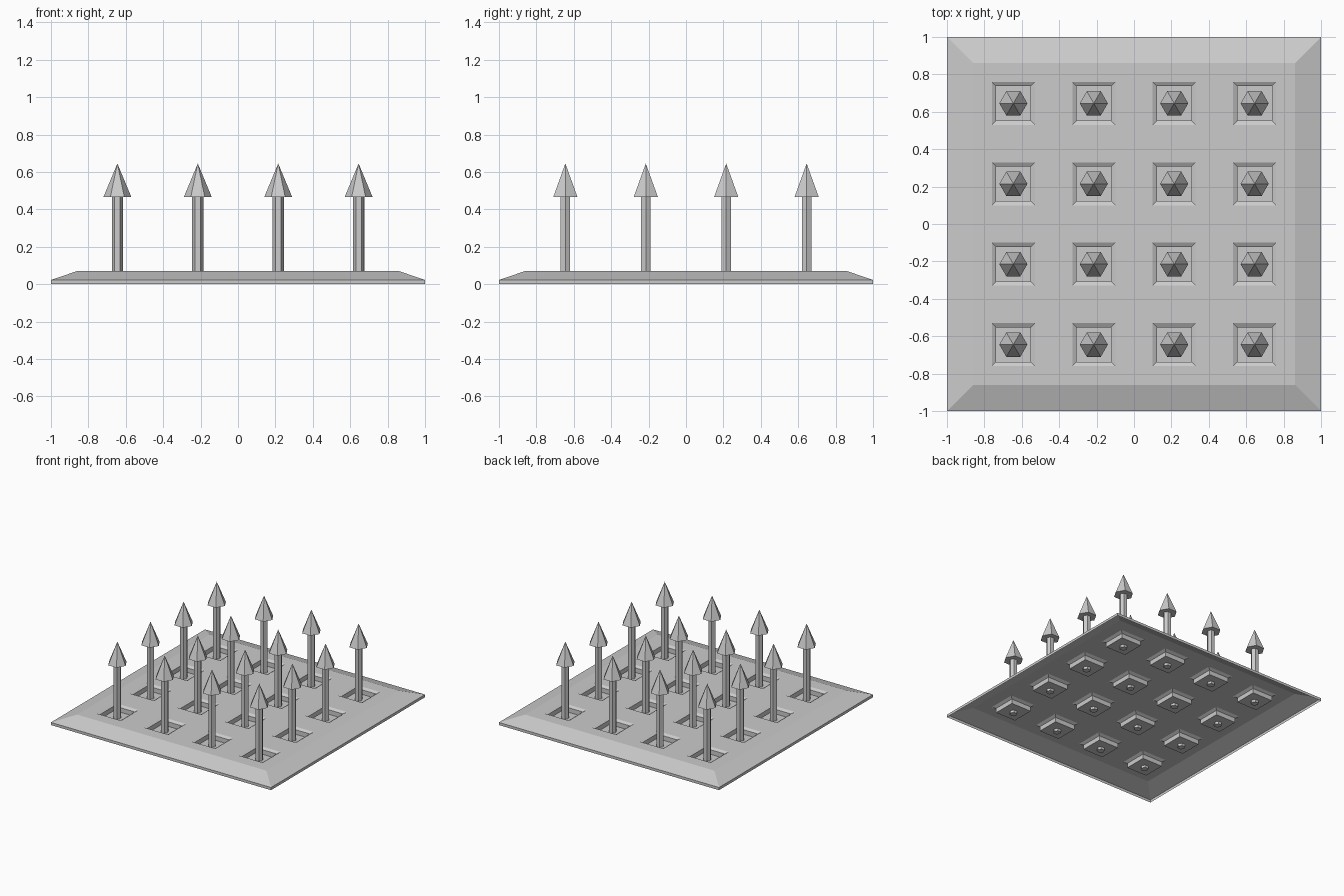
import bpy, bmesh
from math import cos, sin, pi

if "Cube" in bpy.data.objects:
    bpy.data.objects.remove(bpy.data.objects["Cube"])

CENTRES = [-0.645, -0.215, 0.215, 0.645]
PIT = 0.115          # half width of a pit mouth
TOP, FLAT = 0.07, 0.86


def add_object(name, bm):
    mesh = bpy.data.meshes.new(name)
    bm.to_mesh(mesh)
    bm.free()
    ob = bpy.data.objects.new(name, mesh)
    bpy.context.collection.objects.link(ob)
    return ob


def base_plate():
    bm = bmesh.new()
    # flat top as a grid whose odd cells are the pits
    cuts = [-FLAT] + [c + s * PIT for c in CENTRES for s in (-1, 1)] + [FLAT]
    grid = [[bm.verts.new((x, y, TOP)) for y in cuts] for x in cuts]
    pits = []
    for i in range(len(cuts) - 1):
        for j in range(len(cuts) - 1):
            f = bm.faces.new((grid[i][j], grid[i + 1][j],
                              grid[i + 1][j + 1], grid[i][j + 1]))
            if i % 2 and j % 2:
                pits.append(f)
    bm.normal_update()

    # sloped outer border, then the thin vertical rim
    edges = [e for e in bm.edges if e.is_boundary]
    for scale, z in ((1 / FLAT, 0.022), (1, 0)):
        geom = bmesh.ops.extrude_edge_only(bm, edges=edges)["geom"]
        edges = [g for g in geom if isinstance(g, bmesh.types.BMEdge)]
        for v in (g for g in geom if isinstance(g, bmesh.types.BMVert)):
            v.co = (v.co.x * scale, v.co.y * scale, z)

    # sloped pit mouths and straight pit walls
    bmesh.ops.inset_individual(bm, faces=pits, thickness=0.032, depth=-0.013)
    bmesh.ops.inset_individual(bm, faces=pits, thickness=0.0005, depth=-0.037)

    bmesh.ops.recalc_face_normals(bm, faces=bm.faces[:])
    bm.normal_update()
    if pits[0].normal.z < 0:
        bmesh.ops.reverse_faces(bm, faces=bm.faces[:])
    return add_object("base_plate", bm)


def hex_part(name, r0, z0, r1, z1):
    # six-sided prism or cone with corners on the x axis
    bm = bmesh.new()

    def ring(r, z):
        return [bm.verts.new((r * cos(k * pi / 3), r * sin(k * pi / 3), z))
                for k in range(6)]
    low = ring(r0, z0)
    bm.faces.new(low[::-1])
    if r1:
        high = ring(r1, z1)
        bm.faces.new(high)
    else:
        tip = bm.verts.new((0, 0, z1))
    for k in range(6):
        n = (k + 1) % 6
        bm.faces.new((low[k], low[n], high[n], high[k]) if r1
                     else (low[k], low[n], tip))
    return add_object(name, bm)


base_plate()

# sixteen spikes sharing two meshes
shaft = hex_part("spike_shaft", 0.03, 0.0, 0.03, 0.47)
head = hex_part("spike_head", 0.075, 0.465, 0, 0.645)
for part in (shaft, head):
    for n, (x, y) in enumerate((x, y) for x in CENTRES for y in CENTRES):
        ob = part
        if n:
            ob = part.copy()
            bpy.context.collection.objects.link(ob)
        ob.location = (x, y, 0)
